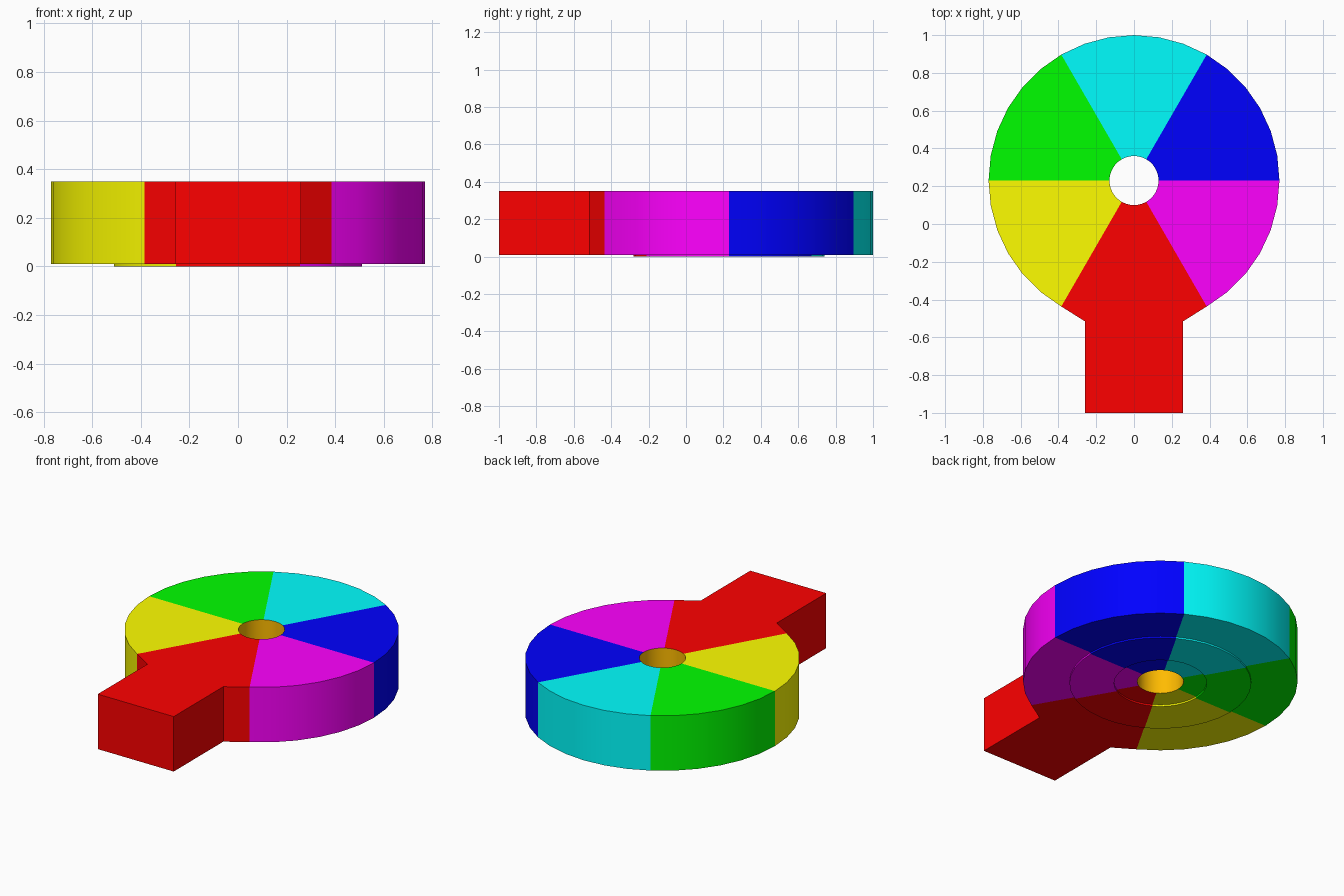
import bpy, bmesh
from math import sin, cos, radians

if "Cube" in bpy.data.objects:
    bpy.data.objects.remove(bpy.data.objects["Cube"])

CY, HOLE, RIM = 0.23, 0.13, 0.77
TOP, BASE = 0.35, 0.01


def material(name, rgb):
    m = bpy.data.materials.new(name)
    m.diffuse_color = (*rgb, 1)
    m.use_nodes = True
    m.node_tree.nodes["Principled BSDF"].inputs["Base Color"].default_value = m.diffuse_color
    return m


def polar(r, deg):
    return r * cos(radians(deg)), CY + r * sin(radians(deg))


def sweep(name, columns, rgb, flip=False):
    """Skin a strip of faces between successive profile columns."""
    bm = bmesh.new()
    cols = [[bm.verts.new(p) for p in c] for c in columns]
    for a, b in zip(cols, cols[1:]):
        for i in range(len(a) - 1):
            f = [a[i], a[i + 1], b[i + 1], b[i]]
            bm.faces.new(f[::-1] if flip else f)
    bmesh.ops.remove_doubles(bm, verts=bm.verts, dist=1e-5)
    me = bpy.data.meshes.new(name)
    bm.to_mesh(me)
    bm.free()
    ob = bpy.data.objects.new(name, me)
    bpy.context.collection.objects.link(ob)
    me.materials.append(material(name + "_colour", rgb))
    bpy.ops.object.select_all(action='DESELECT')
    ob.select_set(True)
    bpy.context.view_layer.objects.active = ob
    bpy.ops.object.shade_smooth_by_angle(angle=radians(25))


def wedge_column(deg, outer):
    """Top, rim, underside with its shallow raised ring, from the hole outwards and back."""
    prof = [(HOLE, TOP), (None, TOP), (None, BASE), (0.51, BASE),
            (0.51, 0), (0.26, 0), (0.26, BASE), (HOLE, BASE)]
    return [(*(outer if r is None else polar(r, deg)), z) for r, z in prof]


# Outer edge of the red wedge: it runs out into the rectangular handle
handle = [polar(RIM, 240), (-0.26, -0.515), (-0.26, -1), (0, -1),
          (0.26, -1), (0.26, -0.515), polar(RIM, 300)]

# Six coloured wedges, 10 degrees per facet
wedges = [("blue_wedge", (0, 0, 1)), ("cyan_wedge", (0, 1, 1)),
          ("green_wedge", (0, 1, 0)), ("yellow_wedge", (1, 1, 0)),
          ("handle_wedge", (1, 0, 0)), ("magenta_wedge", (1, 0, 1))]
for k, (name, rgb) in enumerate(wedges):
    angles = [60 * k + 10 * i for i in range(7)]
    outer = handle if name == "handle_wedge" else [polar(RIM, a) for a in angles]
    sweep(name, [wedge_column(a, o) for a, o in zip(angles, outer)], rgb, flip=True)

# Orange wall lining the centre hole
sweep("hole_lining", [[(*polar(HOLE, a), BASE), (*polar(HOLE, a), TOP)]
                      for a in range(0, 370, 10)], (1, 0.5, 0), flip=True)
